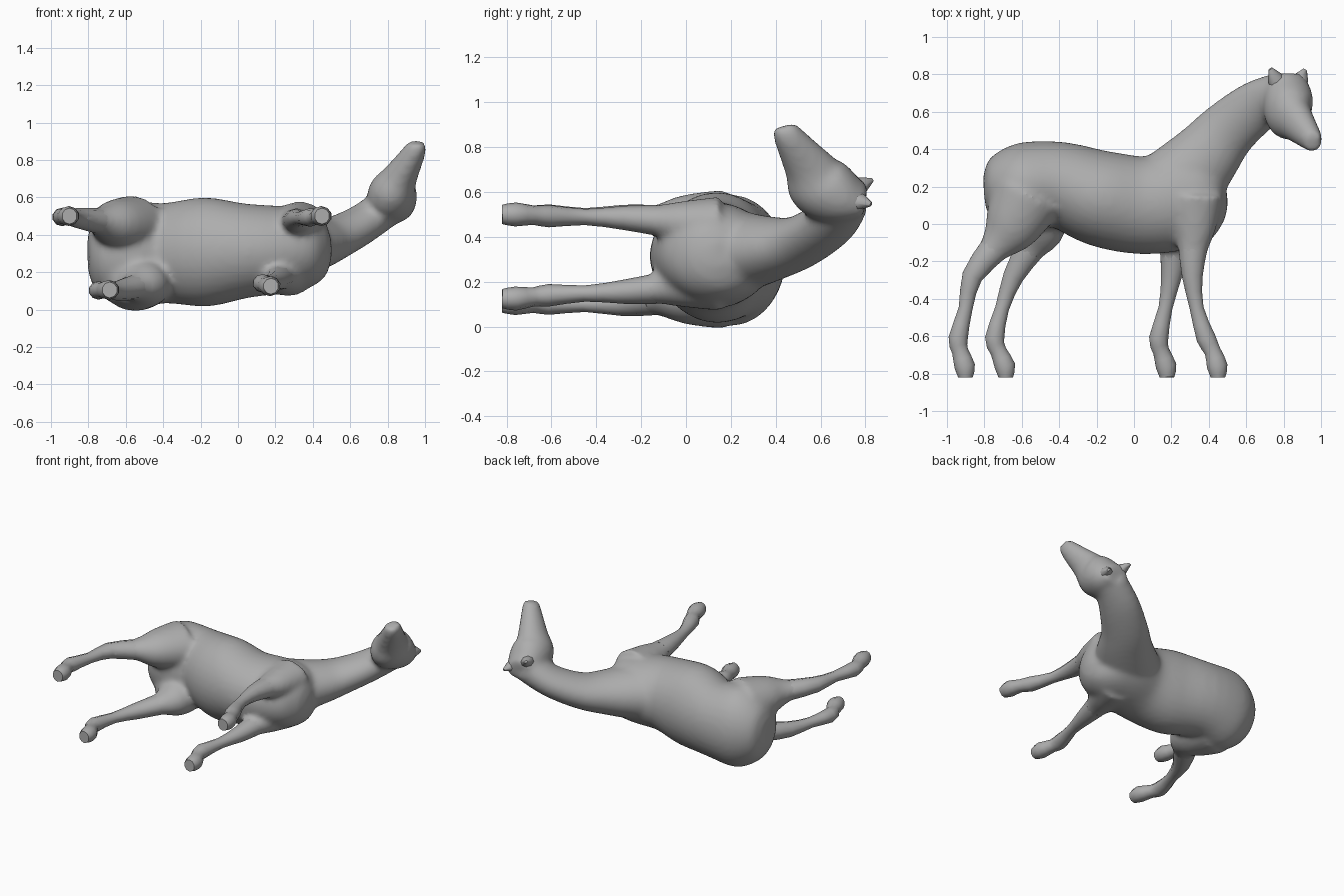
import bpy, bmesh, math
from mathutils import Vector

if "Cube" in bpy.data.objects:
    bpy.data.objects.remove(bpy.data.objects["Cube"])

coat = bpy.data.materials.new("grey_coat")
coat.diffuse_color = (0.42, 0.42, 0.42, 1)
coat.use_nodes = True
coat.node_tree.nodes["Principled BSDF"].inputs["Base Color"].default_value = coat.diffuse_color
HEAD_SIDE = (.85, 0, -.5)


def spline(pts, steps):
    """Smooth the list of stations with a Catmull-Rom curve."""
    out = []
    for i in range(len(pts) - 1):
        quad = [pts[max(i - 1, 0)], pts[i], pts[i + 1], pts[min(i + 2, len(pts) - 1)]]
        for s in range(steps):
            t = s / steps
            out.append([0.5 * (2 * b + (c - a) * t + (2 * a - 5 * b + 4 * c - d) * t * t
                        + (3 * b - a - 3 * c + d) * t ** 3) for a, b, c, d in zip(*quad)])
    return out + [list(pts[-1])]


def loft(bm, stations, sides, steps, ref=(0, 0, 1)):
    """Skin ellipses: station = x, y, z, half depth, half width (width runs along ref)."""
    st = spline(stations, steps)
    ctr = [Vector(s[:3]) for s in st]
    rings = []
    for i, s in enumerate(st):
        t = (ctr[min(i + 1, len(st) - 1)] - ctr[max(i - 1, 0)]).normalized()
        wide = Vector(ref)
        wide = (wide - t * wide.dot(t)).normalized()
        deep = wide.cross(t)
        ring = []
        for k in range(sides):
            a = 2 * math.pi * (k + 0.5) / sides
            ring.append(bm.verts.new(ctr[i] + deep * (s[3] * math.cos(a)) + wide * (s[4] * math.sin(a))))
        rings.append(ring)
    for r0, r1 in zip(rings, rings[1:]):
        for k in range(sides):
            n = (k + 1) % sides
            bm.faces.new((r0[k], r0[n], r1[n], r1[k]))
    bm.faces.new(rings[0][::-1])
    bm.faces.new(rings[-1])


def finish(name, bm, angle):
    bmesh.ops.recalc_face_normals(bm, faces=bm.faces)
    me = bpy.data.meshes.new(name)
    bm.to_mesh(me)
    bm.free()
    me.materials.append(coat)
    ob = bpy.data.objects.new(name, me)
    bpy.context.collection.objects.link(ob)
    bpy.ops.object.select_all(action='DESELECT')
    ob.select_set(True)
    bpy.context.view_layer.objects.active = ob
    bpy.ops.object.shade_smooth_by_angle(angle=math.radians(angle))
    return ob


# All legs share joint heights and thickness; only the sideways bend differs
JOINT_Y = (.15, -.02, -.14, -.28, -.45, -.61, -.68, -.76)
JOINT_R = (.150, .114, .080, .058, .039, .054, .046, .058)


def leg_path(xs, z_top, z_knee, z_foot, bulk):
    path = []
    for i, (x, y, r) in enumerate(zip(xs, JOINT_Y, JOINT_R)):
        if i < 3:
            z = z_top + (z_knee - z_top) * i / 3
        else:
            z = z_knee + (z_foot - z_knee) * (i - 3) / 4
        r *= bulk if i < 2 else 1
        path.append((x, y, z, r, r * (.84 if i < 3 else .92)))
    x, y, z, r, w = path[-1]
    path.append((x + .004, y - .06, z, r * .7, w * .8))      # hoof sole
    return path


legs = {
    "upper_hind_leg": leg_path((-.57, -.66, -.755, -.865, -.90, -.94, -.93, -.905), .445, .49, .50, 1.32),
    "lower_hind_leg": leg_path((-.55, -.51, -.56, -.645, -.705, -.745, -.725, -.69), .155, .10, .105, 1.32),
    "upper_front_leg": leg_path((.33, .325, .315, .312, .335, .385, .42, .445), .455, .485, .50, 1),
    "lower_front_leg": leg_path((.27, .235, .215, .20, .168, .132, .145, .172), .195, .155, .125, 1),
}

# Trunk from rump to chest: x, y, half depth, half width; z rises gently forward
trunk = [(x, y, .313 + .03 * x, d, w) for x, y, d, w in (
    (-.80, .17, .085, .10), (-.75, .175, .175, .205), (-.60, .195, .237, .292), (-.40, .21, .23, .268),
    (-.17, .135, .257, .292), (.05, .10, .262, .252), (.25, .13, .268, .232),
    (.38, .15, .235, .205), (.46, .16, .15, .15), (.495, .165, .05, .06))]

# Neck, curving up and sideways
neck = [(.22, .18, .33, .24, .20), (.38, .36, .345, .19, .15), (.50, .50, .375, .16, .118),
        (.66, .63, .455, .14, .104), (.81, .71, .56, .11, .105)]

# Head from poll to muzzle
head = [(.82, .80, .56, .06, .095), (.825, .70, .58, .125, .128), (.828, .60, .63, .15, .128),
        (.87, .545, .715, .112, .092), (.947, .455, .85, .068, .060), (.958, .437, .895, .055, .045)]

# Body: trunk, neck, head, haunches and shoulders fused into one skin
bm = bmesh.new()
loft(bm, trunk, 32, 4)
loft(bm, neck, 28, 4)
loft(bm, head, 24, 4, HEAD_SIDE)
for path in legs.values():
    loft(bm, path[:4], 20, 4)
body = finish("body", bm, 180)
fuse = body.modifiers.new("fuse", 'REMESH')
fuse.mode = 'VOXEL'
fuse.voxel_size = 0.016
fuse.use_smooth_shade = True
relax = body.modifiers.new("relax", 'SMOOTH')
relax.factor = 0.5
relax.iterations = 12

# Faceted lower legs with hooves
for name, path in legs.items():
    bm = bmesh.new()
    loft(bm, path[2:], 10, 2)
    finish(name, bm, 50)

# Ears: small flattened cones
for name, base, tip in (("left_ear", (.775, .74, .61), (.73, .83, .655)),
                        ("right_ear", (.875, .74, .565), (.915, .825, .545))):
    bm = bmesh.new()
    b, t = Vector(base), Vector(tip)
    loft(bm, [(*b, .045, .05), (*b.lerp(t, .5), .035, .042), (*t, .008, .012)], 8, 1, HEAD_SIDE)
    finish(name, bm, 50)
